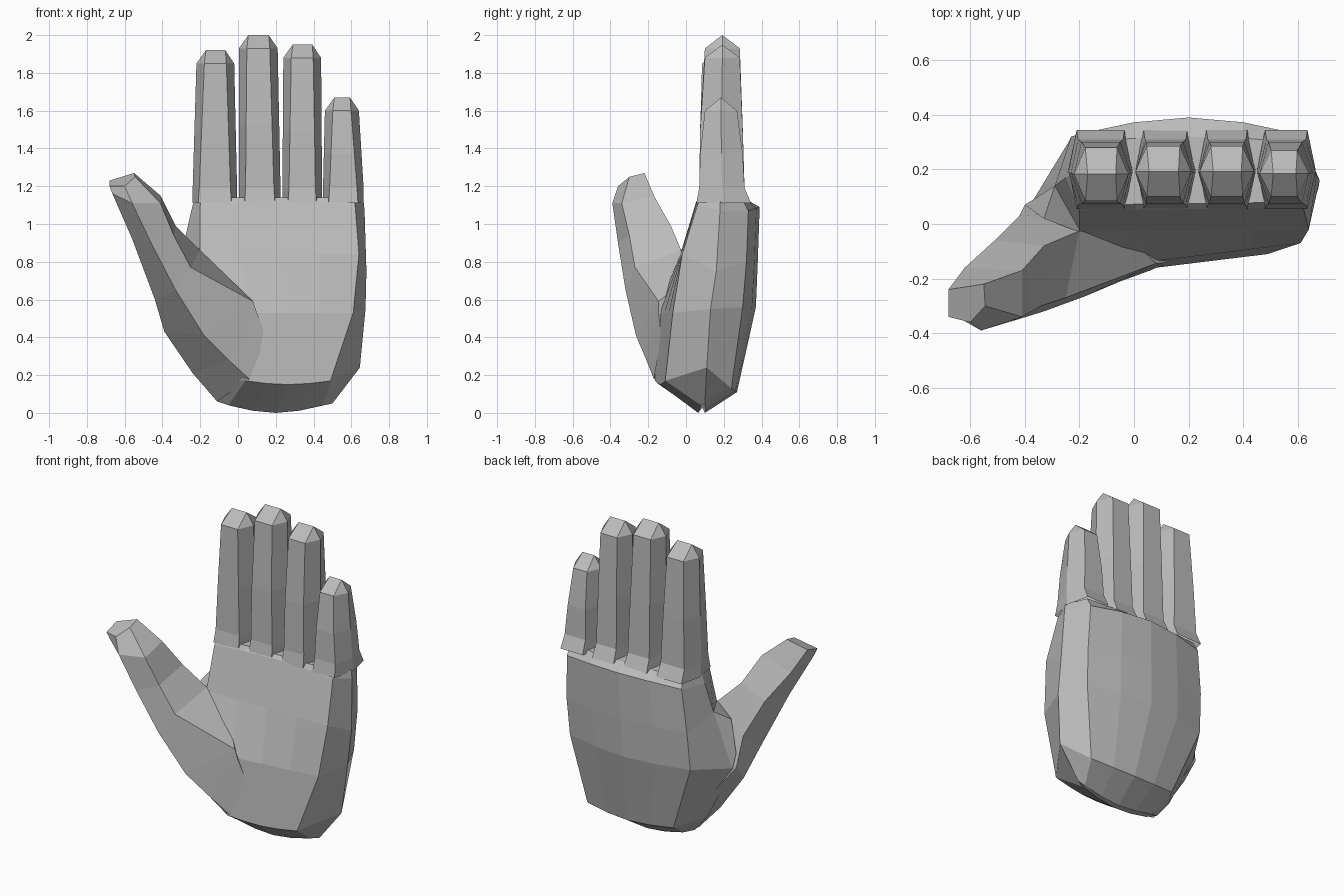
import bpy, bmesh, math

if "Cube" in bpy.data.objects:
    bpy.data.objects.remove(bpy.data.objects["Cube"])

skin = bpy.data.materials.new("plain_grey")
skin.diffuse_color = (0.5, 0.5, 0.5, 1)
skin.use_nodes = True
skin.node_tree.nodes["Principled BSDF"].inputs["Base Color"].default_value = skin.diffuse_color


def loft(name, rings, cap_start=False, cap_end=False, ridge=None):
    """Skin equal-length rings; optionally close the end with a two-point ridge."""
    bm = bmesh.new()
    vs = [[bm.verts.new(p) for p in r] for r in rings]
    n = len(vs[0])
    for a, b in zip(vs, vs[1:]):
        for i in range(n):
            j = (i + 1) % n
            bm.faces.new((a[i], a[j], b[j], b[i]))
    if cap_start:
        bm.faces.new(vs[0][::-1])
    if cap_end:
        bm.faces.new(vs[-1])
    if ridge:
        l, fl, fr, r, br, bl = vs[-1]
        p, q = [bm.verts.new(c) for c in ridge]
        for f in ((l, fl, p), (fl, fr, q, p), (fr, r, q),
                  (r, br, q), (br, bl, p, q), (bl, l, p)):
            bm.faces.new(f)
    bmesh.ops.recalc_face_normals(bm, faces=bm.faces)
    me = bpy.data.meshes.new(name)
    bm.to_mesh(me)
    bm.free()
    me.materials.append(skin)
    ob = bpy.data.objects.new(name, me)
    bpy.context.collection.objects.link(ob)
    return ob


def palm_ring(zs, left, front, right, back, dip=0):
    """Left ridge, five front points, right ridge, five back points."""
    zl, zf, zr, zb = zs
    x0, y0, x1, y1 = front
    b0, b1, yb, bulge = back
    ts = [0, 0.25, 0.5, 0.75, 1]
    arc = [math.sin(math.pi * t) for t in ts]
    f = [(x0 + (x1 - x0) * t, y0 + (y1 - y0) * t, zf - dip * s) for t, s in zip(ts, arc)]
    b = [(b0 + (b1 - b0) * t, yb + bulge * s, zb - dip * s) for t, s in zip(ts, arc)]
    return [(*left, zl)] + f + [(*right, zr)] + b[::-1]


# Palm: heel ridge up to the knuckle line
loft("palm", [
    palm_ring((.06, .04, .05, .04), (-.11, .07), (-.05, .05, .45, .08), (.50, .10), (-.05, .45, .10, 0), .04),
    palm_ring((.17, .17, .24, .13), (-.20, .07), (.04, -.165, .49, -.11), (.645, .11), (-.08, .52, .24, .03), .02),
    palm_ring((.52, .53, .55, .56), (-.38, .07), (-.12, -.16, .61, -.07), (.675, .13), (-.24, .60, .30, .07)),
    palm_ring((.88, .84, .75, .80), (-.29, .14), (-.2, -.03, .64, -.02), (.68, .16), (-.23, .61, .32, .06)),
    palm_ring((1.06, 1.1, 1.07, 1.07), (-.25, .17), (-.2, .05, .62, .06), (.67, .18), (-.2, .60, .33, .06), -.02),
    palm_ring((1.12, 1.14, 1.12, 1.13), (-.235, .18), (-.19, .07, .61, .08), (.665, .18), (-.19, .60, .30, .02)),
], cap_start=True, cap_end=True)


def hexagon(x0, x1, y0, y1, z, inset):
    m = (y0 + y1) / 2
    return [(x0, m, z), (x0 + inset, y0, z), (x1 - inset, y0, z),
            (x1, m, z), (x1 - inset, y1, z), (x0 + inset, y1, z)]


# Fingers: base left/right, tip left/right, shoulder height, tip depth
for name, b0, b1, t0, t1, z, y0, y1 in (
        ("index_finger", -.24, -.005, -.22, -.02, 1.85, .085, .28),
        ("middle_finger", .005, .225, .005, .21, 1.93, .10, .285),
        ("ring_finger", .235, .445, .24, .44, 1.88, .10, .285),
        ("little_finger", .45, .665, .46, .64, 1.60, .10, .27)):
    k = .45
    mid = (b0 + (t0 - b0) * k, b1 + (t1 - b1) * k)
    loft(name, [
        hexagon(b0, b1, .055, .345, 1.11, .03),
        hexagon(b0, b1, .07, .31, 1.19, .035),
        hexagon(*mid, .075, .30, 1.19 + (z - 1.19) * k, .038),
        hexagon(t0, t1, y0, y1, z, .042),
    ], ridge=((t0 + .05, (y0 + y1) / 2, z + .07), (t1 - .047, (y0 + y1) / 2, z + .07)))

# Thumb: outer, front, front inner, back inner, back outer points per ring
loft("thumb", [
    [(-.11, .04, .06), (.06, -.17, .18), (.15, -.13, .40), (0, .1, .5), (-.17, .12, .2)],
    [(-.24, .0, .21), (-.05, -.21, .28), (.10, -.145, .53), (-.05, .08, .6), (-.25, .12, .33)],
    [(-.39, -.02, .43), (-.18, -.265, .41), (.08, -.145, .59), (-.12, .05, .75), (-.40, .07, .53)],
    [(-.44, -.11, .60), (-.33, -.32, .65), (-.25, -.27, .77), (-.20, -.025, .86), (-.42, .03, .72)],
    [(-.56, -.23, .92), (-.46, -.36, .90), (-.34, -.30, .94), (-.33, -.08, .99), (-.51, -.06, .93)],
    [(-.665, -.33, 1.16), (-.56, -.39, 1.11), (-.41, -.34, 1.11), (-.41, -.17, 1.15), (-.62, -.16, 1.10)],
    [(-.68, -.34, 1.20), (-.60, -.36, 1.20), (-.545, -.30, 1.25), (-.55, -.22, 1.27), (-.68, -.24, 1.23)],
], cap_end=True)

# Web between thumb and index finger
loft("thumb_web", [
    [(-.20, -.03, .86), (-.33, .02, .80), (-.40, .07, .62)],
    [(-.20, -.02, .87), (-.29, .14, .88), (-.38, .08, .52)],
])
